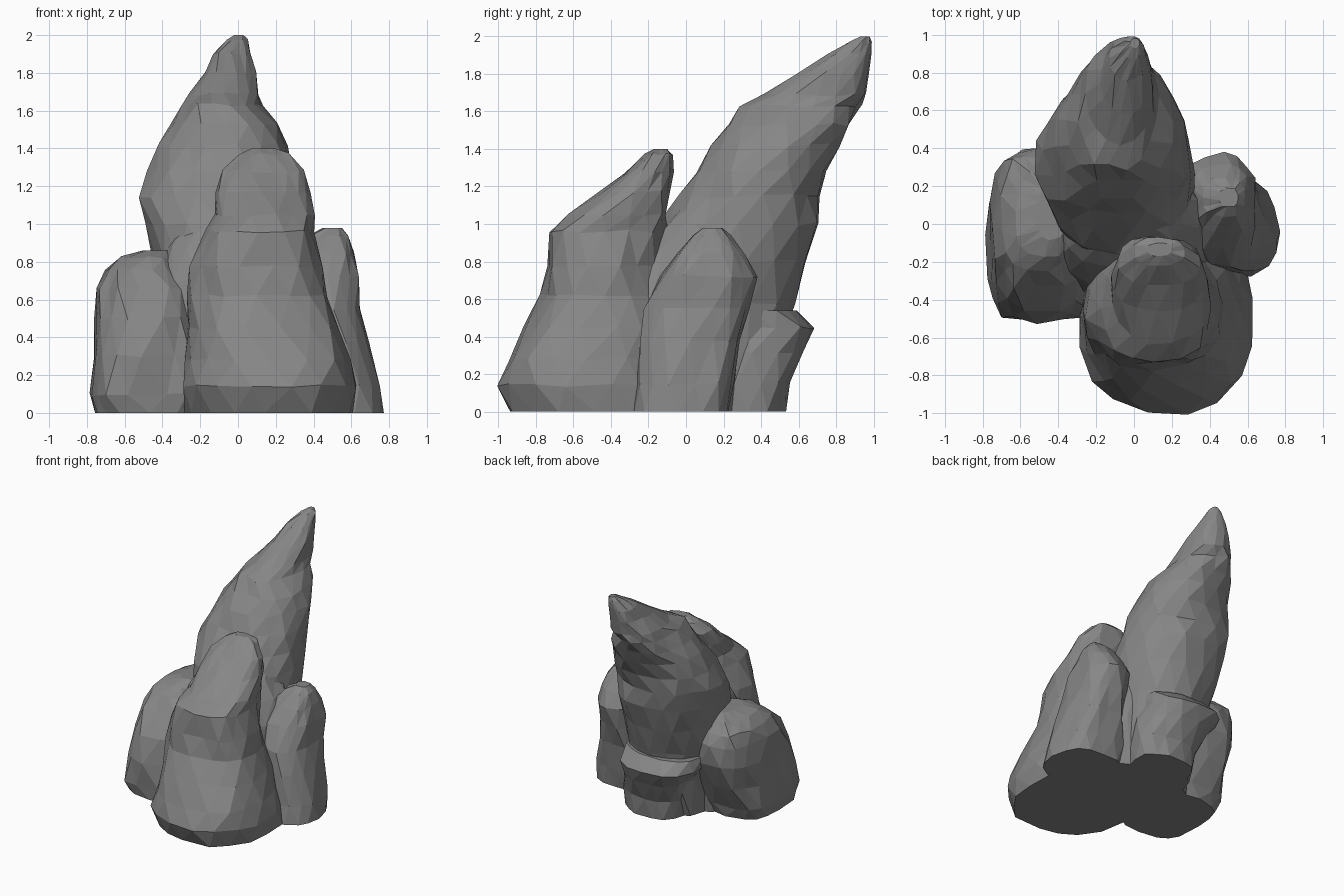
import bpy, bmesh, math, random

random.seed(11)

stone = bpy.data.materials.new("dark_stone")
stone.diffuse_color = (0.24, 0.24, 0.24, 1)


def power(v, n):
    return math.copysign(abs(v) ** (2 / n), v)


def rock(name, rings, sides=16, n=2.3, rough=0.017):
    """Loft rough cross-sections given as (z, x min, x max, y min, y max)."""
    bm = bmesh.new()
    loops = []
    last = len(rings) - 1
    for k, (z, x0, x1, y0, y1) in enumerate(rings):
        cx, cy, rx, ry = (x0 + x1) / 2, (y0 + y1) / 2, (x1 - x0) / 2, (y1 - y0) / 2
        loop = []
        for i in range(sides):
            a = 2 * math.pi * (i + 0.5 * (k % 2) + random.uniform(-.12, .12)) / sides
            amp = rough * min(1, 4 * min(rx, ry))
            r = 1 + random.uniform(-amp, amp) / max(min(rx, ry), 0.05)
            dz = 0 if k in (0, last) else random.uniform(-rough, rough) * 0.6
            loop.append(bm.verts.new((cx + rx * r * power(math.cos(a), n),
                                      cy + ry * r * power(math.sin(a), n), z + dz)))
        loops.append(loop)
    # triangulated skin between staggered rings
    for k in range(last):
        lo, hi = loops[k], loops[k + 1]
        for i in range(sides):
            j = (i + 1) % sides
            if k % 2 == 0:
                bm.faces.new((lo[i], lo[j], hi[i]))
                bm.faces.new((lo[j], hi[j], hi[i]))
            else:
                bm.faces.new((lo[i], lo[j], hi[j]))
                bm.faces.new((lo[i], hi[j], hi[i]))
    bm.faces.new(loops[0][::-1])
    bm.faces.new(loops[-1])
    bmesh.ops.recalc_face_normals(bm, faces=bm.faces)
    mesh = bpy.data.meshes.new(name)
    bm.to_mesh(mesh)
    bm.free()
    mesh.materials.append(stone)
    obj = bpy.data.objects.new(name, mesh)
    bpy.context.collection.objects.link(obj)
    return obj


# tall leaning spire at the back
rock("main_spire", [
    (0.00, -0.36, 0.28, -0.40, 0.42),
    (0.30, -0.38, 0.28, -0.36, 0.50),
    (0.58, -0.42, 0.29, -0.28, 0.59),
    (0.80, -0.45, 0.31, -0.20, 0.66),
    (1.00, -0.49, 0.31, -0.14, 0.71),
    (1.15, -0.52, 0.30, -0.04, 0.72),
    (1.28, -0.47, 0.29, 0.05, 0.75),
    (1.42, -0.41, 0.26, 0.14, 0.81),
    (1.53, -0.36, 0.21, 0.22, 0.88),
    (1.63, -0.30, 0.13, 0.29, 0.93),
    (1.69, -0.25, 0.11, 0.43, 0.96),
    (1.80, -0.18, 0.10, 0.58, 0.98),
    (1.90, -0.13, 0.07, 0.76, 0.99),
    (1.97, -0.06, 0.05, 0.87, 0.99),
    (2.00, -0.02, 0.03, 0.93, 0.98)], n=2.15)

# sloping mass filling the valley between the spires
rock("valley_core", [
    (0.00, -0.46, 0.45, -0.45, 0.26),
    (0.40, -0.45, 0.45, -0.42, 0.32),
    (0.70, -0.43, 0.40, -0.34, 0.34),
    (0.88, -0.39, 0.33, -0.23, 0.34),
    (1.00, -0.34, 0.26, -0.13, 0.36),
    (1.10, -0.26, 0.18, -0.04, 0.36)], n=2.7)

# rounded spire in front
rock("front_spire", [
    (0.00, -0.27, 0.61, -0.95, 0.00),
    (0.14, -0.29, 0.63, -1.00, -0.02),
    (0.28, -0.28, 0.60, -0.96, -0.05),
    (0.45, -0.27, 0.54, -0.86, -0.08),
    (0.62, -0.27, 0.48, -0.77, -0.11),
    (0.78, -0.25, 0.44, -0.75, -0.12),
    (0.96, -0.17, 0.41, -0.74, -0.11),
    (1.05, -0.13, 0.40, -0.64, -0.10),
    (1.17, -0.12, 0.39, -0.46, -0.09),
    (1.28, -0.09, 0.35, -0.33, -0.07),
    (1.37, -0.01, 0.27, -0.22, -0.07),
    (1.40, 0.07, 0.20, -0.17, -0.10)], n=2.35)

# low boxy block on the left, sloping at the front and overhanging at the back
rock("left_rock", [
    (0.00, -0.77, -0.18, -0.51, 0.17),
    (0.10, -0.79, -0.18, -0.53, 0.21),
    (0.30, -0.77, -0.20, -0.51, 0.30),
    (0.50, -0.76, -0.22, -0.44, 0.38),
    (0.66, -0.74, -0.26, -0.34, 0.40),
    (0.76, -0.70, -0.32, -0.25, 0.36),
    (0.82, -0.62, -0.34, -0.17, 0.28),
    (0.86, -0.50, -0.36, -0.08, 0.20)], n=3.0)

# narrow block on the right
rock("right_rock", [
    (0.00, 0.20, 0.77, -0.28, 0.24),
    (0.15, 0.22, 0.74, -0.28, 0.26),
    (0.38, 0.25, 0.68, -0.26, 0.29),
    (0.55, 0.27, 0.65, -0.22, 0.34),
    (0.72, 0.28, 0.64, -0.14, 0.37),
    (0.84, 0.30, 0.62, -0.05, 0.32),
    (0.93, 0.36, 0.59, 0.04, 0.24),
    (0.98, 0.45, 0.55, 0.09, 0.19)], n=2.6)

# jutting ledge at the back foot
rock("back_ledge", [
    (0.00, -0.22, 0.26, 0.10, 0.54),
    (0.15, -0.24, 0.26, 0.10, 0.56),
    (0.32, -0.30, 0.25, 0.10, 0.63),
    (0.45, -0.40, 0.24, 0.10, 0.70),
    (0.54, -0.40, 0.22, 0.12, 0.59)], sides=14, n=2.5)
